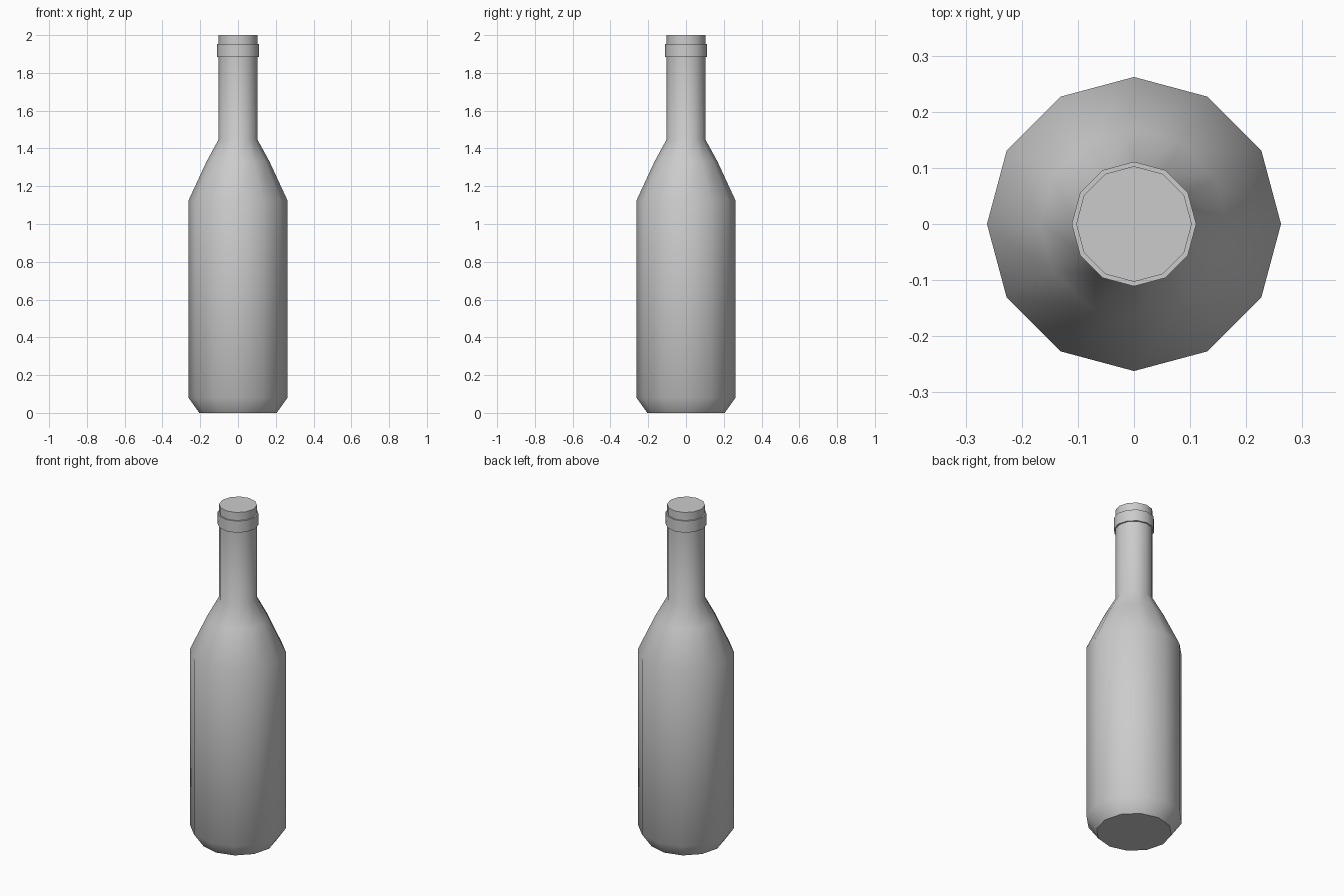
import bpy, bmesh, math

if "Cube" in bpy.data.objects:
    bpy.data.objects.remove(bpy.data.objects["Cube"])

SIDES = 12


def lathe(name, profile):
    """Revolve (radius, z) points around z and cap both ends."""
    bm = bmesh.new()
    rings = []
    for r, z in profile:
        rings.append([bm.verts.new((r * math.cos(2 * math.pi * i / SIDES),
                                    r * math.sin(2 * math.pi * i / SIDES), z))
                      for i in range(SIDES)])
    for low, high in zip(rings, rings[1:]):
        for i in range(SIDES):
            j = (i + 1) % SIDES
            bm.faces.new((low[i], low[j], high[j], high[i]))
    bm.faces.new(rings[0][::-1])
    bm.faces.new(rings[-1])
    mesh = bpy.data.meshes.new(name)
    bm.to_mesh(mesh)
    bm.free()
    obj = bpy.data.objects.new(name, mesh)
    bpy.context.collection.objects.link(obj)
    bpy.ops.object.select_all(action='DESELECT')
    obj.select_set(True)
    bpy.context.view_layer.objects.active = obj
    bpy.ops.object.shade_smooth_by_angle(angle=math.radians(40))
    return obj


# Bottle: chamfered base, straight body, shoulder, neck, lip band, mouth
lathe("bottle", [
    (0.205, 0.0), (0.262, 0.08), (0.262, 1.125),
    (0.167, 1.33), (0.103, 1.447), (0.103, 1.883),
    (0.111, 1.883), (0.111, 1.952), (0.103, 1.952), (0.103, 2.0),
])
